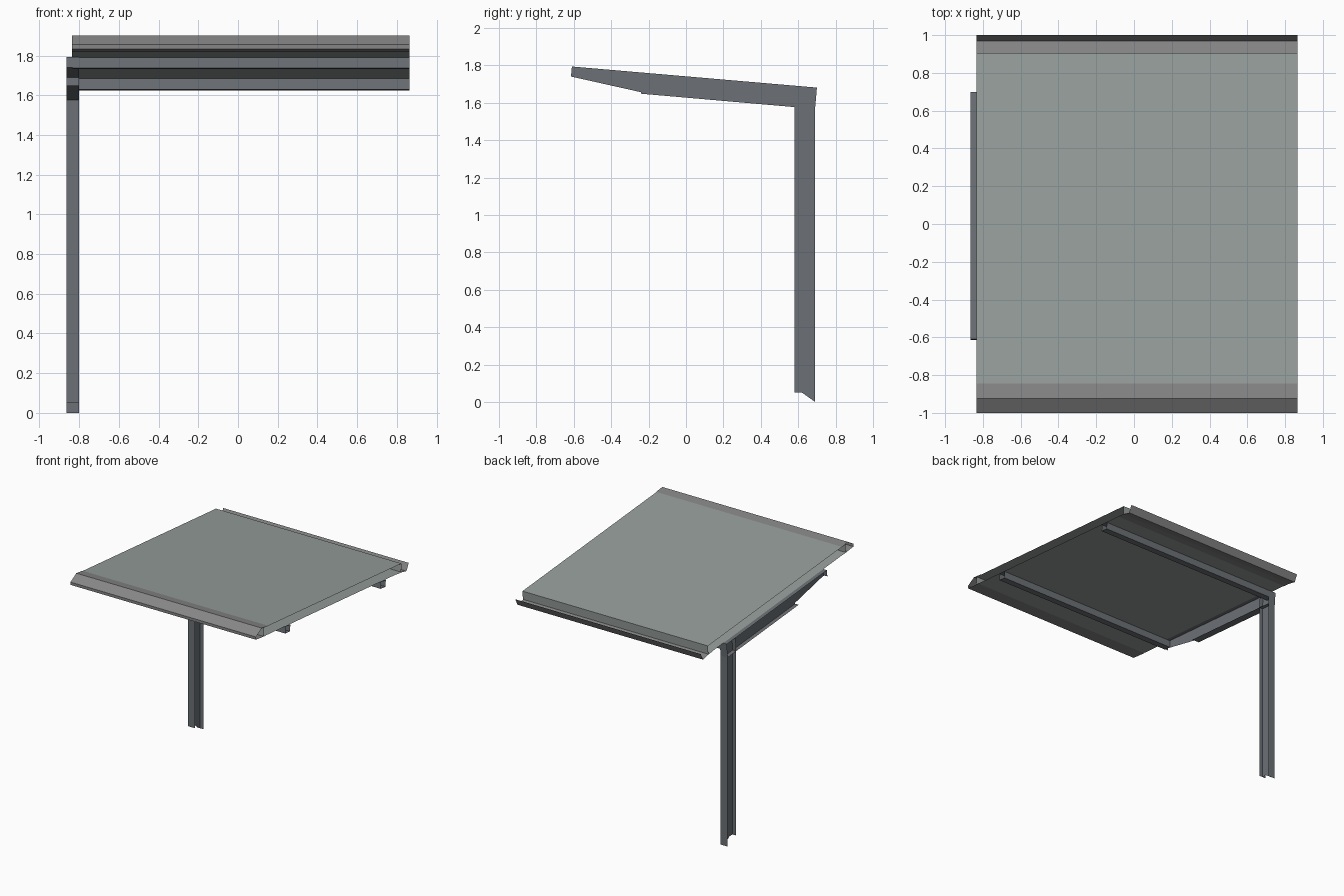
import bpy, bmesh

if "Cube" in bpy.data.objects:
    bpy.data.objects.remove(bpy.data.objects["Cube"])

STEEL = (0.15, 0.165, 0.18, 1)
SHEET = (0.24, 0.24, 0.24, 1)
PANEL = (0.31, 0.345, 0.335, 1)
XL, XR, XW = -0.865, -0.80, -0.8325      # flange edges and web of the frame
X0, X1 = -0.835, 0.865                   # roof ends
SLOPE = 0.086


def zt(y, up=0.0):
    """Height of the sloping frame top at y."""
    return 1.741 - SLOPE * y + up


def material(name, color):
    m = bpy.data.materials.new(name)
    m.diffuse_color = color
    m.use_nodes = True
    m.node_tree.nodes["Principled BSDF"].inputs["Base Color"].default_value = m.diffuse_color
    return m


mats = {"steel": material("steel", STEEL), "sheet": material("sheet", SHEET),
        "panel": material("panel", PANEL)}


def make(name, mat, strips=(), webs=()):
    """strips: (x0, x1, yz points, closed) swept along x; webs: (x, yz outline)."""
    bm = bmesh.new()
    for xa, xb, pts, closed in strips:
        a = [bm.verts.new((xa, y, z)) for y, z in pts]
        b = [bm.verts.new((xb, y, z)) for y, z in pts]
        n = len(pts)
        for i in range(n if closed else n - 1):
            j = (i + 1) % n
            bm.faces.new((a[i], a[j], b[j], b[i]))
    for x, pts in webs:
        bm.faces.new([bm.verts.new((x, y, z)) for y, z in pts])
    bmesh.ops.recalc_face_normals(bm, faces=bm.faces)
    me = bpy.data.meshes.new(name)
    bm.to_mesh(me)
    bm.free()
    me.materials.append(mats[mat])
    ob = bpy.data.objects.new(name, me)
    bpy.context.collection.objects.link(ob)
    return ob


# Post: thin H-section with a notched foot
post_web = [(0.69, 0), (0.69, 1.567), (0.58, 1.577), (0.58, 0.05), (0.62, 0.05)]
make("post", "steel",
     strips=[(XL, XR, [(0.58, 0.05), (0.58, 1.577)], False),
             (XL, XR, [(0.69, 0), (0.69, 1.567)], False)],
     webs=[(XW, post_web)])

# Cantilever beam: tapered web, flanges, end plates and a stiffener over the post
tail_t, tail_b = (0.70, zt(0.70)), (0.69, 1.567)
nose_t, nose_b = (-0.61, zt(-0.61)), (-0.615, 1.74)
knee = (-0.24, 1.648)
make("beam", "steel",
     strips=[(XL, XR, [tail_t, nose_t], False),
             (XL, XR, [tail_b, knee], False),
             (XL, XR, [tail_t, tail_b], False),
             (XL, XR, [nose_t, nose_b], False),
             (XL, XR, [(0.588, zt(0.588)), (0.578, 1.577)], False)],
     webs=[(XW, [tail_t, nose_t, nose_b, (-0.24, 1.656), knee, tail_b])])

# Purlins: open-ended rails under the roof, hung off the beam web
for name, ya, yb in (("front_purlin", -0.61, -0.55), ("back_purlin", 0.64, 0.70)):
    ring = [(ya, zt(ya, -0.002)), (yb, zt(yb, -0.002)),
            (yb - 0.005, zt(yb, -0.057)), (ya - 0.005, zt(ya, -0.057))]
    make(name, "steel", strips=[(XW, X1, ring, True)])

# Roof panel: hollow slab with open sides
make("roof_panel", "panel",
     strips=[(X0, X1, [(-0.90, zt(-0.90, 0.003)), (0.90, zt(0.90, 0.003)),
                       (0.905, zt(0.905, 0.073)), (-0.895, zt(-0.895, 0.073))], True)])

# Front fascia: folded sheet around the panel edge
make("front_fascia", "sheet",
     strips=[(X0, X1, [(-0.845, zt(-0.845, 0.076)), (-0.925, 1.90), (-1.0, 1.855),
                       (-1.0, 1.832), (-0.87, zt(-0.87, 0.001))], False)])

# Back gutter: floor with a raised outer lip
make("back_gutter", "sheet",
     strips=[(X0, X1, [(0.84, zt(0.84, 0.001)), (0.905, zt(0.905, -0.001)),
                       (0.97, 1.648), (1.0, 1.705)], False)])
